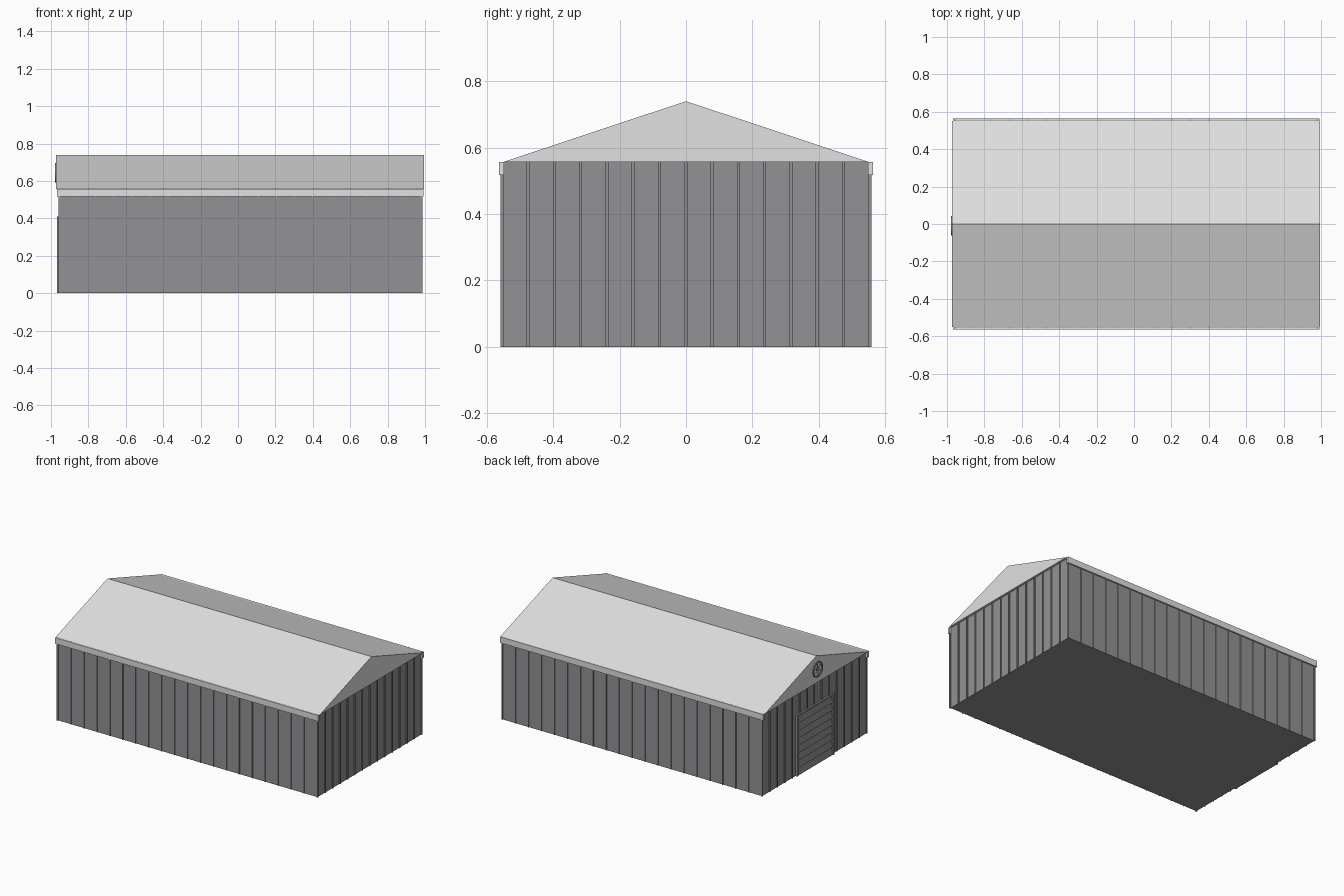
import bpy, bmesh, math
from mathutils import Matrix, Vector

cube = bpy.data.objects.get("Cube")
if cube:
    bpy.data.objects.remove(cube, do_unlink=True)


def material(name, color):
    m = bpy.data.materials.new(name)
    m.use_nodes = True
    m.diffuse_color = color
    m.node_tree.nodes["Principled BSDF"].inputs["Base Color"].default_value = color
    return m


WALL = material("dark grey cladding", (0.29, 0.29, 0.30, 1))
ROOF = material("light grey roofing", (0.75, 0.75, 0.75, 1))

X0, X1, Y = -0.955, 0.98, 0.553      # wall planes
EAVE, RIDGE = 0.557, 0.74
DOOR_W, DOOR_H = 0.19, 0.41


def finish(name, bm, mat):
    bmesh.ops.recalc_face_normals(bm, faces=bm.faces)
    me = bpy.data.meshes.new(name)
    bm.to_mesh(me)
    bm.free()
    me.materials.append(mat)
    ob = bpy.data.objects.new(name, me)
    bpy.context.collection.objects.link(ob)
    return ob


def add_box(bm, x, y, z):
    """Box spanning the (low, high) ranges x, y and z."""
    mid = Vector([(a + b) / 2 for a, b in (x, y, z)])
    size = [b - a for a, b in (x, y, z)]
    bmesh.ops.create_cube(bm, size=1, matrix=Matrix.Translation(mid) @ Matrix.Diagonal((*size, 1)))


def add_prism(bm, points, offset):
    """Extrude a flat polygon by an offset."""
    face = bm.faces.new([bm.verts.new(p) for p in points])
    new = bmesh.ops.extrude_face_region(bm, geom=[face])["geom"]
    # the starting face is kept as the closing cap
    bmesh.ops.translate(bm, vec=offset, verts=[v for v in new if isinstance(v, bmesh.types.BMVert)])


# Walls
bm = bmesh.new()
add_box(bm, (X0, X1), (-Y, Y), (0, EAVE))
finish("walls", bm, WALL)

# Seams along the long walls
bm = bmesh.new()
panels = 20
for i in range(panels + 1):
    x = X0 + 0.002 + (X1 - X0 - 0.004) * i / panels
    for s in (-1, 1):
        add_box(bm, (x - 0.002, x + 0.002), sorted((s * (Y - 0.002), s * (Y + 0.006))), (0, EAVE))
finish("long_wall_seams", bm, WALL)

# Ribs on the end walls, shortened above the door
bm = bmesh.new()
for i in range(15):
    y = -0.555 + 0.0792 * i
    yr = (y - 0.0045, y + 0.0045)
    add_box(bm, (X1 - 0.002, X1 + 0.006), yr, (0, EAVE))
    low = DOOR_H if abs(y) < DOOR_W else 0
    add_box(bm, (X0 - 0.005, X0 + 0.002), yr, (low, EAVE))
finish("end_wall_ribs", bm, WALL)

# Roof with solid gables
bm = bmesh.new()
add_prism(bm, [(-0.973, -0.55, EAVE), (-0.973, 0.55, EAVE), (-0.973, 0, RIDGE)], (1.968, 0, 0))
finish("roof", bm, ROOF)

# Eave trim
for name, s in (("front_eave_trim", -1), ("back_eave_trim", 1)):
    bm = bmesh.new()
    add_box(bm, (-0.969, 0.992), sorted((s * 0.548, s * 0.563)), (0.517, EAVE))
    finish(name, bm, ROOF)

# Roller door of overlapping slats
bm = bmesh.new()
slats = 8
step = (DOOR_H - 0.01) / slats
for i in range(slats):
    z = step * i
    add_prism(bm, [(X0, -DOOR_W, z), (X0 - 0.010, -DOOR_W, z), (X0 - 0.002, -DOOR_W, z + step),
                   (X0, -DOOR_W, z + step)], (0, 2 * DOOR_W, 0))
finish("door_slats", bm, WALL)

# Door frame
bm = bmesh.new()
for s in (-1, 1):
    add_box(bm, (X0 - 0.014, X0), sorted((s * (DOOR_W - 0.008), s * (DOOR_W + 0.008))), (0, DOOR_H))
add_box(bm, (X0 - 0.012, X0), (-DOOR_W, DOOR_W), (DOOR_H - 0.012, DOOR_H))
finish("door_frame", bm, WALL)

# Round fan vent in the gable above the door
bm = bmesh.new()
centre = Matrix.Translation((-0.974, -0.01, 0.645)) @ Matrix.Rotation(math.pi / 2, 4, 'Y')
n, outer, inner, depth = 24, 0.052, 0.043, 0.005
rings = [[bm.verts.new(centre @ Vector((r * math.cos(a), r * math.sin(a), h)))
          for a in (math.tau * k / n for k in range(n))]
         for r, h in ((outer, depth), (outer, -depth), (inner, -depth), (inner, depth))]
for a, b in zip(rings, rings[1:] + rings[:1]):
    for k in range(n):
        j = (k + 1) % n
        bm.faces.new((a[k], a[j], b[j], b[k]))
finish("vent_ring", bm, WALL)

bm = bmesh.new()
bmesh.ops.create_cone(bm, cap_ends=True, segments=12, radius1=0.012, radius2=0.012,
                      depth=2 * depth, matrix=centre)
for k in range(6):
    blade = (centre @ Matrix.Rotation(math.tau * k / 6, 4, 'Z') @ Matrix.Translation((0.027, 0, 0))
             @ Matrix.Rotation(0.4, 4, 'X') @ Matrix.Diagonal((0.036, 0.014, 0.002, 1)))
    bmesh.ops.create_cube(bm, size=1, matrix=blade)
finish("vent_fan", bm, WALL)
